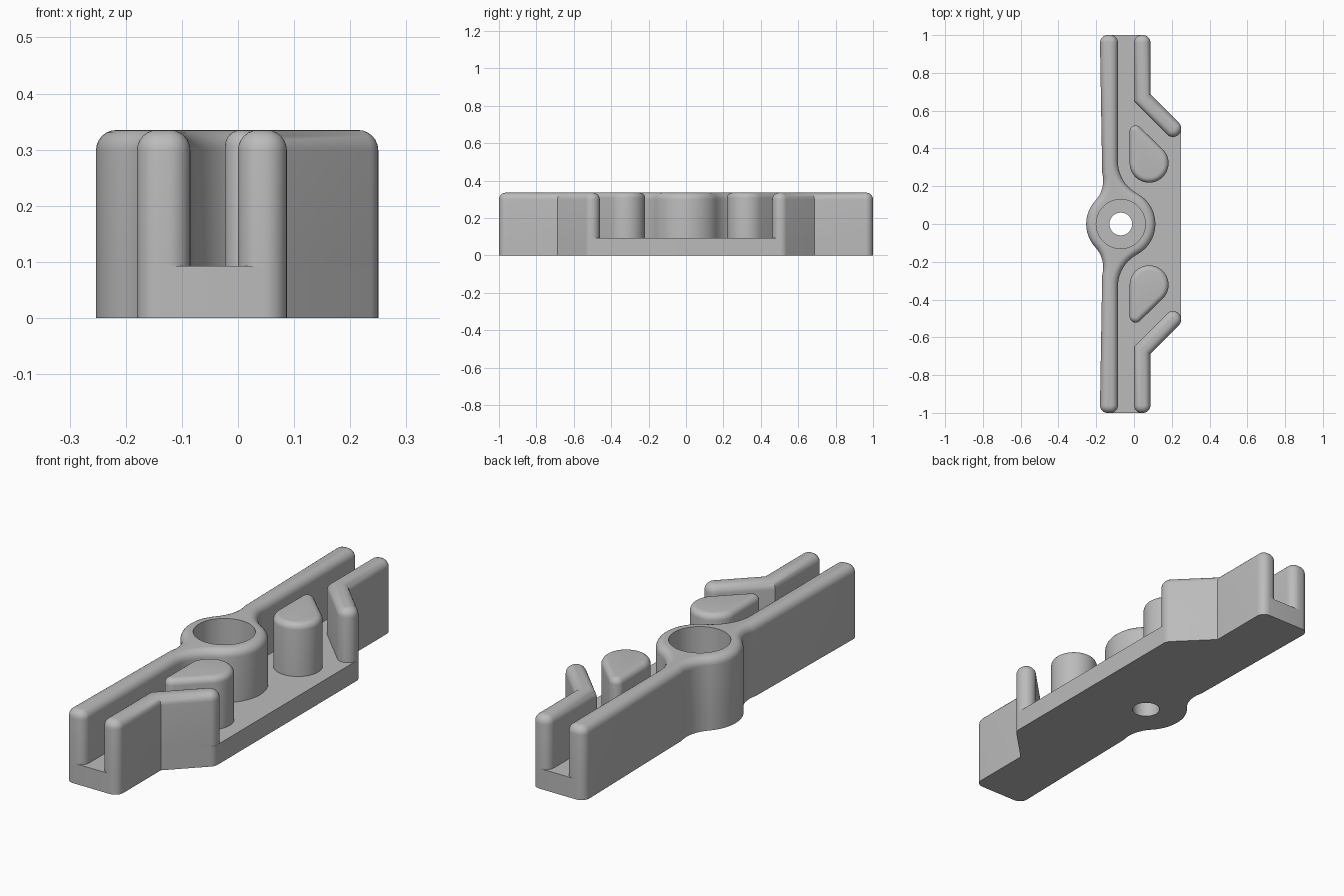
import bpy, bmesh
from math import sin, cos, radians

if "Cube" in bpy.data.objects:
    bpy.data.objects.remove(bpy.data.objects["Cube"])

FLOOR, TOP, ROUND = 0.093, 0.335, 0.036
RX, RING, BORE, HOLE = -0.07, 0.183, 0.13, 0.06

grey = bpy.data.materials.new("light grey")
grey.diffuse_color = (0.5, 0.5, 0.5, 1)
grey.use_nodes = True
grey.node_tree.nodes["Principled BSDF"].inputs["Base Color"].default_value = grey.diffuse_color


def arc(cx, cy, r, a0, a1, n=10):
    steps = [radians(a0 + (a1 - a0) * i / n) for i in range(n + 1)]
    return [(cx + r * cos(a), cy + r * sin(a)) for a in steps]


def mirrored(pts):
    """Flip across y = 0, keeping counter-clockwise order."""
    return [(x, -y) for x, y in reversed(pts)]


def prism(name, outline, z0, z1, rounding=0.0):
    """Extrude an outline and round its top edge."""
    bm = bmesh.new()
    face = bm.faces.new([bm.verts.new((x, y, z0)) for x, y in outline])
    up = bmesh.ops.extrude_face_region(bm, geom=[face], use_keep_orig=True)["geom"]
    bmesh.ops.translate(bm, vec=(0, 0, z1 - z0),
                        verts=[g for g in up if isinstance(g, bmesh.types.BMVert)])
    bmesh.ops.recalc_face_normals(bm, faces=bm.faces)
    if rounding:
        rim = [e for e in bm.edges if all(v.co.z > z1 - 1e-5 for v in e.verts)]
        bmesh.ops.bevel(bm, geom=rim, offset=rounding, segments=6, profile=0.5,
                        affect='EDGES', clamp_overlap=False)
    mesh = bpy.data.meshes.new(name)
    bm.to_mesh(mesh)
    bm.free()
    mesh.materials.append(grey)
    obj = bpy.data.objects.new(name, mesh)
    bpy.context.collection.objects.link(obj)
    return obj


def activate(obj):
    bpy.ops.object.select_all(action='DESELECT')
    obj.select_set(True)
    bpy.context.view_layer.objects.active = obj


def drill(obj, radius):
    """Cut a round vertical hole on the ring axis."""
    cutter = prism("cutter", arc(RX, 0, radius, 0, 360, 64)[:-1], -0.1, 0.5)
    cutter.hide_render = True
    mod = obj.modifiers.new("hole", 'BOOLEAN')
    mod.operation, mod.solver, mod.object = 'DIFFERENCE', 'EXACT', cutter
    activate(obj)
    bpy.ops.object.modifier_apply(modifier=mod.name)
    bpy.data.objects.remove(cutter)


# Shared left side of the rail: end corner, waist, then half of the ring
left = (arc(-0.14, 0.96, 0.04, 90, 180) + arc(-0.32, 0.23, 0.157, 15, -42.6)
        + arc(RX, 0, RING, 137.4, 180, 12)[1:])
end_corner = arc(0.047, 0.96, 0.04, 0, 90)

# Base plate following the outer contour
half = arc(0.206, 0.505, 0.044, 0, 45) + [(0.087, 0.686)] + end_corner + left
base = prism("base", half + mirrored(half)[1:], 0, FLOOR)
drill(base, HOLE)

# Long rail merging into the central ring
half = (arc(RX, 0, RING, 0, 62.1, 18) + arc(0.105, 0.33, 0.19, 242.1, 180)[1:]
        + arc(-0.125, 0.96, 0.04, 0, 90) + left)
rail = prism("rail_with_ring", half + mirrored(half)[1:-1], FLOOR, TOP, ROUND)
drill(rail, BORE)

# Bent guide walls and teardrop posts, one of each at both ends
guide = (arc(0.206, 0.505, 0.044, -135, 45, 20) + [(0.087, 0.686)] + end_corner
         + arc(0.04, 0.96, 0.04, 90, 180) + [(0, 0.649)])
drop = arc(0.08, 0.322, 0.103, 180, 405, 32) + arc(0.009, 0.49, 0.032, 45, 180, 14)
parts = [base, rail]
for end, flip in (("back", lambda p: p), ("front", mirrored)):
    parts.append(prism("guide_wall_" + end, flip(guide), FLOOR, TOP, ROUND))
    parts.append(prism("teardrop_post_" + end, flip(drop), FLOOR, TOP, 0.028))

for obj in parts:
    activate(obj)
    bpy.ops.object.shade_smooth_by_angle(angle=radians(30))
